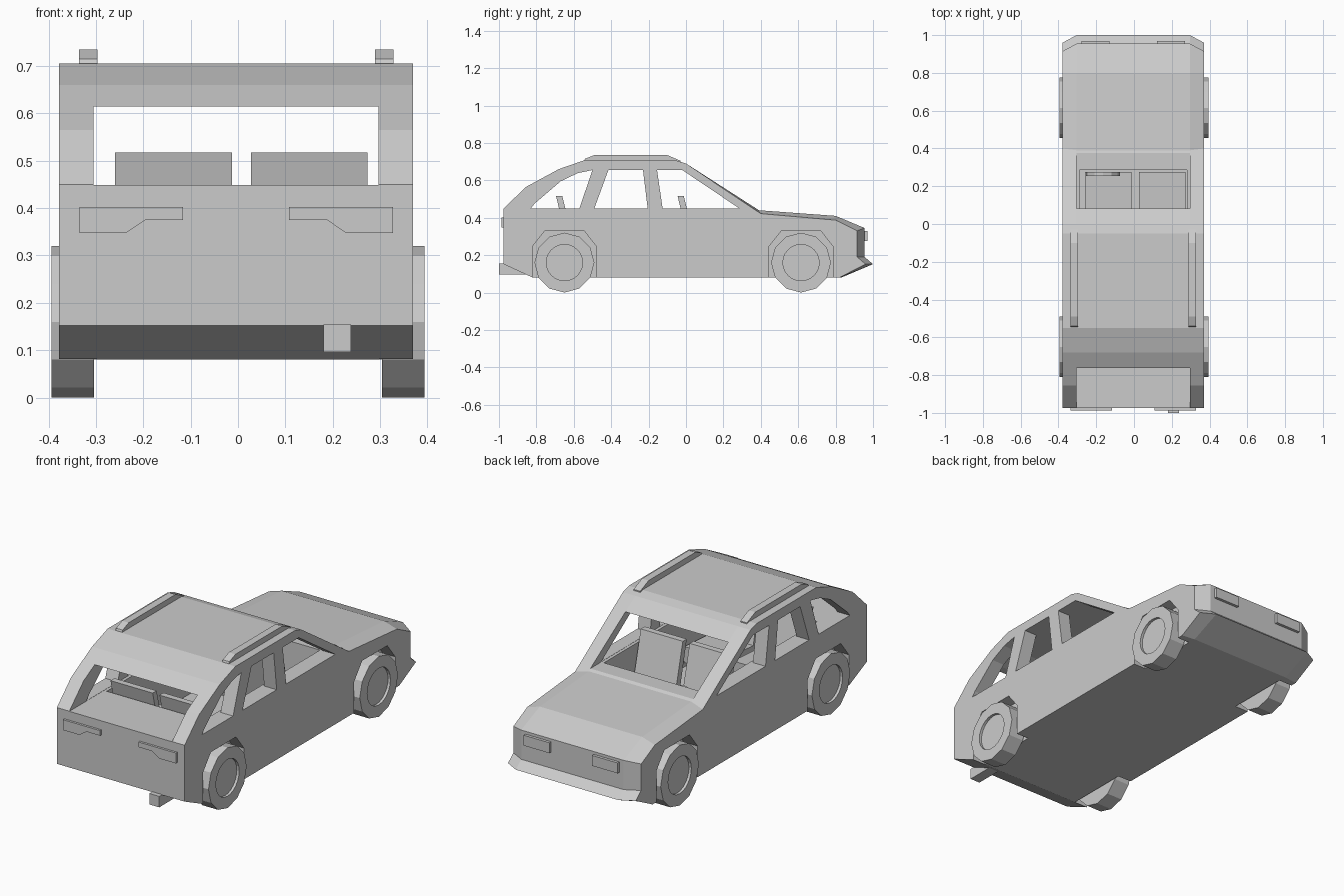
import bpy, bmesh, math
from mathutils import Matrix

if "Cube" in bpy.data.objects:
    bpy.data.objects.remove(bpy.data.objects["Cube"])

C = -0.004  # body centre line in x


def to_object(name, bm):
    bmesh.ops.recalc_face_normals(bm, faces=bm.faces)
    me = bpy.data.meshes.new(name)
    bm.to_mesh(me)
    bm.free()
    ob = bpy.data.objects.new(name, me)
    bpy.context.collection.objects.link(ob)
    return ob


def loft(name, sections):
    """Join closed 3D outlines of equal length and cap both ends."""
    bm = bmesh.new()
    rings = [[bm.verts.new(p) for p in s] for s in sections]
    for a, b in zip(rings, rings[1:]):
        for i in range(len(a)):
            j = (i + 1) % len(a)
            bm.faces.new((a[i], a[j], b[j], b[i]))
    bm.faces.new(rings[0])
    bm.faces.new(rings[-1])
    return to_object(name, bm)


def prism_x(name, prof, x0, x1):
    return loft(name, [[(x, y, z) for y, z in prof] for x in (x0, x1)])


def prism_y(name, prof, y0, y1):
    return loft(name, [[(x, y, z) for x, z in prof] for y in (y0, y1)])


def rect(a0, a1, b0, b1):
    return [(a0, b0), (a1, b0), (a1, b1), (a0, b1)]


def disc(name, x, y, z, r, width, sides):
    bm = bmesh.new()
    bmesh.ops.create_cone(bm, cap_ends=True, segments=sides, radius1=r, radius2=r, depth=width,
                          matrix=Matrix.Translation((x, y, z)) @ Matrix.Rotation(math.pi / 2, 4, 'Y'))
    return to_object(name, bm)


def cut(ob, cutter):
    cutter.hide_render = True
    mod = ob.modifiers.new("cut", 'BOOLEAN')
    mod.operation = 'DIFFERENCE'
    mod.solver = 'EXACT'
    mod.object = cutter
    bpy.context.view_layer.objects.active = ob
    bpy.ops.object.modifier_apply(modifier=mod.name)
    bpy.data.objects.remove(cutter)


# Body shell: shared tail and roof, with a chamfered hood and nose at the sides
tail = [(-.82, .08), (-.975, .152), (-.975, .45), (-.855, .565), (-.68, .66),
        (-.55, .705), (-.05, .705), (0, .69)]
mid = tail + [(.39, .44), (.8, .41), (.955, .345), (.955, .19), (1.0, .152), (.83, .08)]
side = tail + [(.40, .422), (.8, .387), (.915, .33), (.915, .19), (.96, .152), (.82, .08)]
body = loft("body", [[(C + x, y, z) for y, z in prof] for x, prof in
                     ((-.374, side), (-.3, mid), (.3, mid), (.374, side))])

# Cabin space, open at the windscreen and rear window
cut(body, prism_x("cabin_cutter", [(-1.1, .449), (-1.1, .615), (-.72, .615), (-.6, .656), (0, .656),
                                   (.03, .637), (.6, .637), (.6, .449)], C - .301, C + .301))
# Footwell
cut(body, prism_x("footwell_cutter", rect(-.685, .285, .17, .5), C - .285, C + .285))

# Side windows
for win in ([(-.83, .45), (-.81, .475), (-.67, .595), (-.58, .638), (-.5, .655), (-.57, .45)],
            [(-.49, .45), (-.415, .655), (-.23, .655), (-.205, .45)],
            [(-.125, .45), (-.155, .655), (-.02, .655), (.285, .45)]):
    cut(body, prism_x("window_cutter", win, -.6, .6))

# Wheel arches and wheels
for y in (-.65, .615):
    arch = [(y - .172, 0), (y - .172, .245), (y - .105, .33), (y + .105, .33),
            (y + .172, .245), (y + .172, 0)]
    for s in (-1, 1):
        cut(body, prism_x("arch_cutter", arch, s * .298, s * .5))
        wheel = disc("wheel", s * .349, y, .16, .16, .09, 12)
        cut(wheel, disc("hub_cutter", s * .4, y, .16, .097, .04, 24))

# Seats
for shift, row in ((0, "front"), (-.65, "rear")):
    seat = [(-.045, .517), (-.012, .517), (.05, .27), (.275, .285), (.275, .2), (.03, .2)]
    for x0, x1 in ((-.26, -.013), (.027, .273)):
        prism_x(row + "_seat", [(y + shift, z) for y, z in seat], x0, x1)

# Steering wheel
bm = bmesh.new()
bmesh.ops.create_cone(bm, cap_ends=True, segments=12, radius1=.09, radius2=.09, depth=.02,
                      matrix=Matrix.Translation((-.165, .265, .35)) @ Matrix.Rotation(math.pi / 2, 4, 'X'))
to_object("steering_wheel", bm)

# Paired details: roof rails, tail lights, headlights
rail = [(-.55, .69), (-.54, .715), (-.49, .735), (-.1, .735), (-.03, .705), (-.03, .69)]
lamp = [(.331, .402), (.112, .402), (.112, .375), (.192, .375), (.233, .347), (.331, .347)]
for s in (-1, 1):
    prism_x("roof_rail", rail, C + s * .293, C + s * .332)
    prism_y("tail_light", [(C + s * x, z) for x, z in lamp], -.987, -.96)
    prism_y("headlight", [(C + s * x, z) for x, z in rect(.125, .275, .275, .33)], .94, .97)

# Exhaust
prism_y("exhaust", rect(.181, .239, .096, .154), -1.0, -.82)
